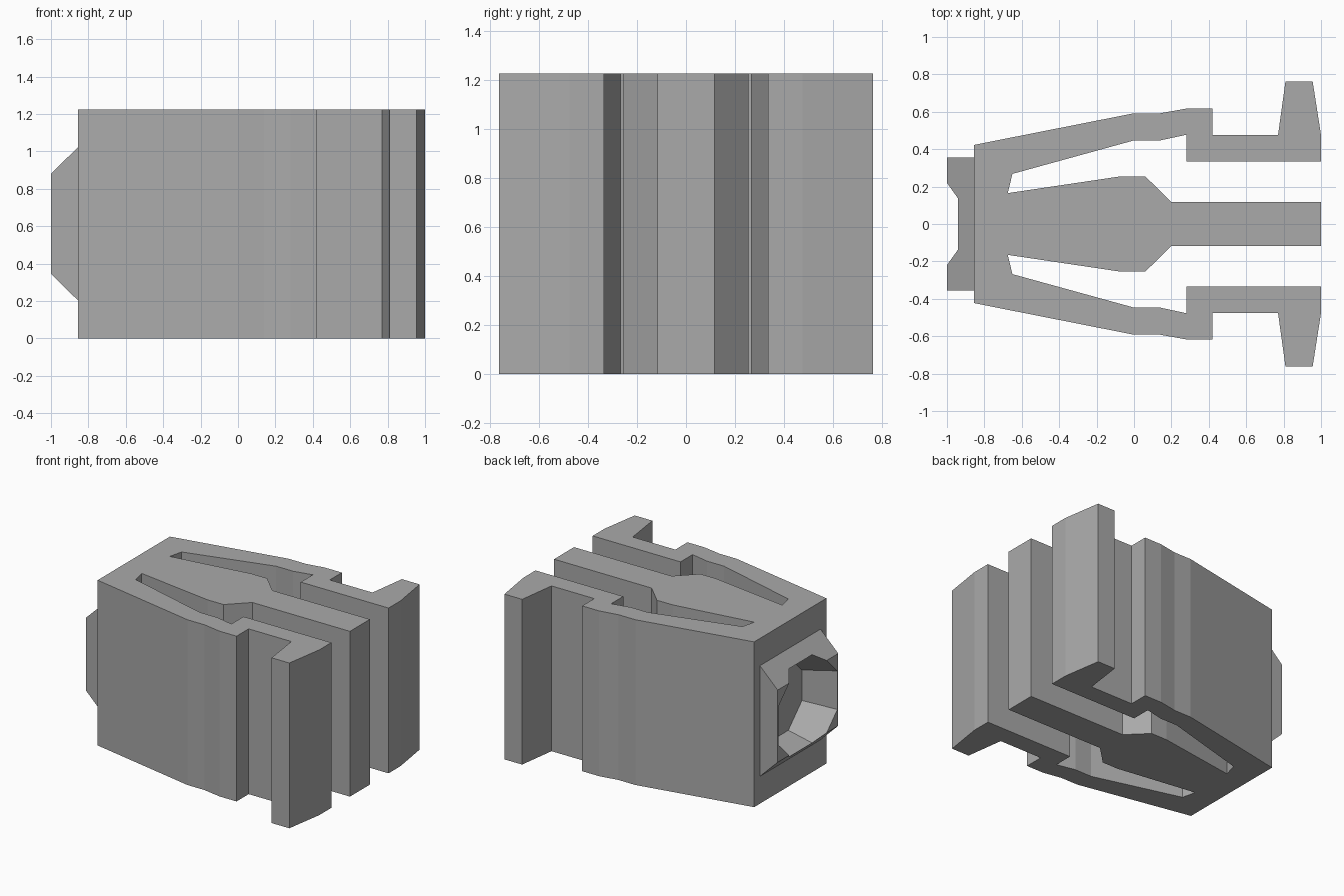
import bpy, bmesh, math
from mathutils import Matrix

cube = bpy.data.objects.get("Cube")
if cube:
    bpy.data.objects.remove(cube, do_unlink=True)

HEIGHT = 1.225

grey = bpy.data.materials.new("plain_grey")
grey.use_nodes = True
grey.diffuse_color = (0.4, 0.4, 0.4, 1)
grey.node_tree.nodes["Principled BSDF"].inputs["Base Color"].default_value = (0.4, 0.4, 0.4, 1)


def make_object(name, bm):
    bmesh.ops.recalc_face_normals(bm, faces=bm.faces)
    mesh = bpy.data.meshes.new(name)
    bm.to_mesh(mesh)
    bm.free()
    obj = bpy.data.objects.new(name, mesh)
    bpy.context.collection.objects.link(obj)
    mesh.materials.append(grey)
    return obj


def extrude_face(bm, points, offset):
    face = bm.faces.new([bm.verts.new(p) for p in points])
    result = bmesh.ops.extrude_face_region(bm, geom=[face])
    verts = [g for g in result["geom"] if isinstance(g, bmesh.types.BMVert)]
    bmesh.ops.translate(bm, vec=offset, verts=verts)
    return verts


# Clip body: central tongue, slot and sprung arm, mirrored across y
half = [(1, .117), (.2, .117), (.06, .255), (-.07, .255), (-.675, .165),
        (-.65, .268), (0, .447), (.14, .447), (.28, .477), (.28, .335),
        (1, .335), (1, .475), (.955, .763), (.81, .763), (.77, .475),
        (.42, .475), (.42, .617), (.28, .617), (.14, .592), (0, .592),
        (-.855, .423)]
outline = half + [(x, -y) for x, y in reversed(half)]
bm = bmesh.new()
extrude_face(bm, [(x, y, 0) for x, y in outline], (0, 0, HEIGHT))
body = make_object("clip_body", bm)

# End boss: block whose top and bottom slope in towards its outer face
mid = HEIGHT / 2
bm = bmesh.new()
base = [(-.855, y, mid + z) for y, z in
        ((-.355, -.41), (.355, -.41), (.355, .41), (-.355, .41))]
for v in extrude_face(bm, base, (-.145, 0, 0)):
    v.co.z = mid + math.copysign(.268, v.co.z - mid)
boss = make_object("end_boss", bm)

# Tapered eight-sided socket sunk through the boss into the body
bm = bmesh.new()
flat = math.cos(math.pi / 8)
bmesh.ops.create_cone(bm, cap_ends=True, segments=8, radius1=.36 / flat,
                      radius2=.273 / flat, depth=.29)
turn = Matrix.Rotation(math.pi / 2, 4, 'Y') @ Matrix.Rotation(math.pi / 8, 4, 'Z')
# Align the flats with the axes whatever the starting angle of the ring
angle = math.atan2(bm.verts[:][0].co.y, bm.verts[:][0].co.x)
if abs(math.sin(4 * angle)) > .5:
    turn = Matrix.Rotation(math.pi / 2, 4, 'Y')
bmesh.ops.transform(bm, matrix=Matrix.Translation((-.905, 0, mid)) @ turn, verts=bm.verts)
cutter = make_object("socket_cutter", bm)
cutter.hide_render = True

for obj in (body, boss):
    mod = obj.modifiers.new("socket", 'BOOLEAN')
    mod.operation = 'DIFFERENCE'
    mod.solver = 'EXACT'
    mod.object = cutter
    bpy.context.view_layer.objects.active = obj
    bpy.ops.object.modifier_apply(modifier=mod.name)
bpy.data.objects.remove(cutter, do_unlink=True)
